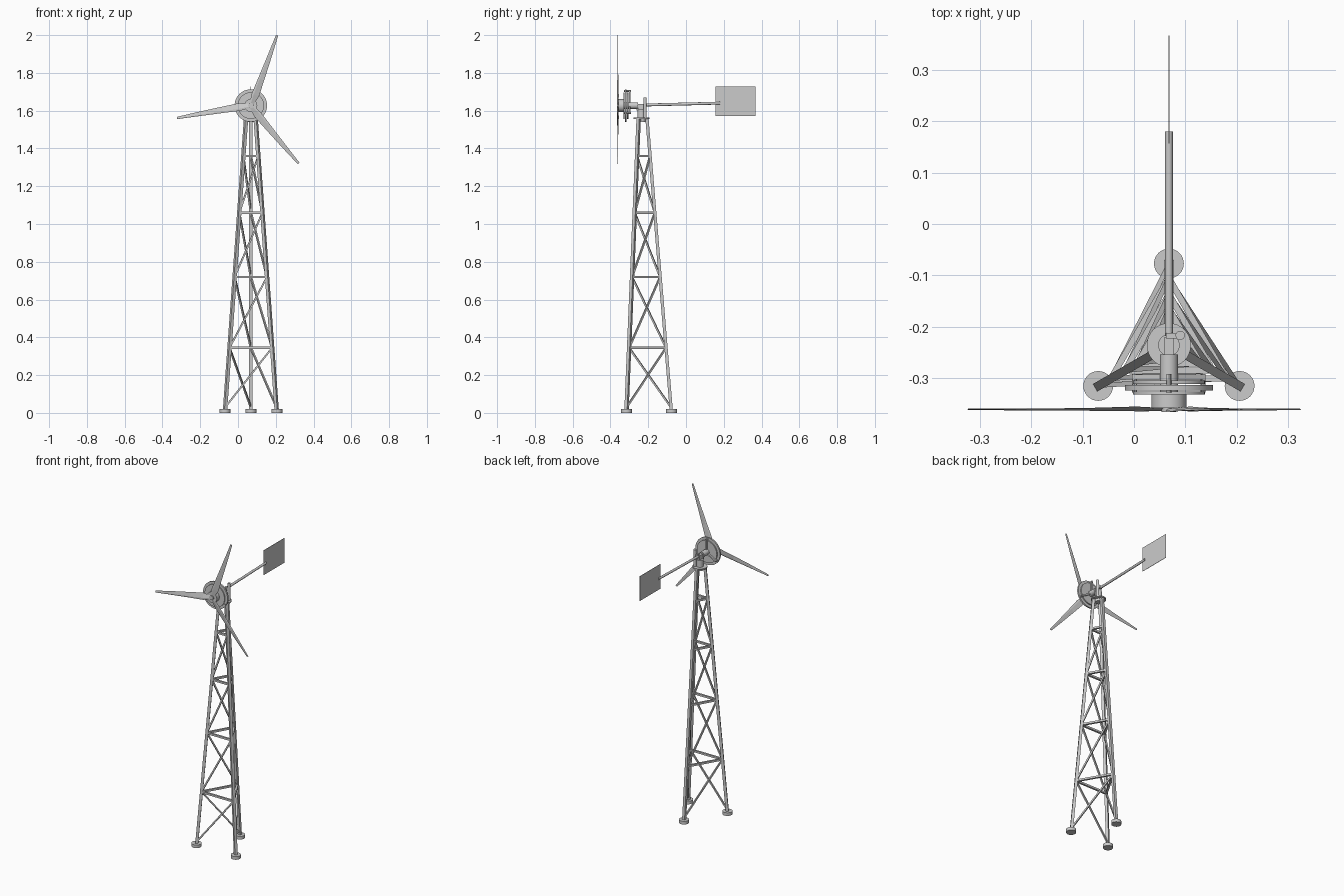
import bpy, bmesh, math
from mathutils import Vector, Matrix

if "Cube" in bpy.data.objects:
    bpy.data.objects.remove(bpy.data.objects["Cube"])

CX, CY = 0.068, -0.236      # tower axis
HZ = 1.627                  # rotor axis height


def make(name, bm, smooth=False):
    bmesh.ops.recalc_face_normals(bm, faces=bm.faces)
    me = bpy.data.meshes.new(name)
    bm.to_mesh(me)
    bm.free()
    ob = bpy.data.objects.new(name, me)
    bpy.context.collection.objects.link(ob)
    if smooth:
        bpy.ops.object.select_all(action='DESELECT')
        ob.select_set(True)
        bpy.context.view_layer.objects.active = ob
        bpy.ops.object.shade_smooth_by_angle(angle=math.radians(35))
    return ob


def rod(name, a, b, r, sides=32, r2=None, spin=0.0):
    """Round (or square, with sides=4) bar between two points."""
    a, b = Vector(a), Vector(b)
    d = b - a
    m = (Matrix.Translation((a + b) / 2) @ d.to_track_quat('Z', 'Y').to_matrix().to_4x4()
         @ Matrix.Rotation(spin, 4, 'Z'))
    bm = bmesh.new()
    bmesh.ops.create_cone(bm, cap_ends=True, segments=sides, radius1=r,
                          radius2=r if r2 is None else r2, depth=d.length, matrix=m)
    return make(name, bm, sides > 8)


def box(name, lo, hi):
    lo, hi = Vector(lo), Vector(hi)
    bm = bmesh.new()
    bmesh.ops.create_cube(bm, size=1, matrix=Matrix.Translation((lo + hi) / 2)
                          @ Matrix.Diagonal((*(hi - lo), 1)))
    return make(name, bm)


def leg_point(i, z):
    r = 0.159 - 0.0832 * z
    t = math.radians(90 + 120 * i)
    return Vector((CX + r * math.cos(t), CY + r * math.sin(t), z))


# Tower: feet, legs, rails and one spiralling diagonal per panel
levels = [0.03, 0.345, 0.72, 1.06, 1.36]
Q = math.pi / 4
for i in range(3):
    j = (i + 1) % 3
    p = leg_point(i, 0)
    rod(f"foot_{i}", p, p + Vector((0, 0, 0.02)), 0.029)
    rod(f"leg_{i}", leg_point(i, 0.01), leg_point(i, 1.558), 0.012, 4, spin=Q)
    for k, z in enumerate(levels):
        if k:
            rod(f"rail_{i}_{k}", leg_point(i, z), leg_point(j, z), 0.0085, 4, spin=Q)
            rod(f"brace_{i}_{k}", leg_point(i, levels[k - 1]), leg_point(j, z),
                0.0065, 4, spin=Q)

# Yaw head
rod("top_plate", (CX, CY, 1.556), (CX, CY, 1.564), 0.043)
rod("yaw_post", (CX, CY, 1.54), (CX, CY, 1.608), 0.021)
box("head_bracket", (CX - 0.009, -0.262, 1.60), (CX + 0.009, -0.22, 1.635))

# Tail hinge, boom and vane
rod("tail_hinge", (0.090, -0.217, 1.56), (0.090, -0.217, 1.67), 0.009, 24)
box("hinge_bracket", (CX - 0.006, -0.223, 1.622), (0.090, -0.212, 1.642))
rod("tail_boom", (CX, -0.218, 1.63), (CX, 0.18, 1.64), 0.0075, 24)
box("tail_vane", (CX - 0.001, 0.157, 1.571), (CX + 0.001, 0.367, 1.727))

# Generator stack along the rotor axis: y start, y end, radius
for name, y0, y1, r in [("generator_shaft", -0.254, -0.328, 0.0175),
                        ("back_rotor", -0.305, -0.312, 0.070),
                        ("stator", -0.314, -0.324, 0.086),
                        ("front_rotor", -0.326, -0.332, 0.070),
                        ("hub", -0.328, -0.358, 0.034),
                        ("hub_cap", -0.358, -0.366, 0.014)]:
    rod(name, (CX, y0, HZ), (CX, y1, HZ), r, 48)

# Stator mounting arms and studs
for i in range(3):
    t = math.radians(90 + 120 * i)
    d = Vector((math.cos(t), 0, math.sin(t)))
    o = Vector((CX, 0, HZ))
    rod(f"mount_arm_{i}", o + Vector((0, -0.298, 0)), o + d * 0.08 + Vector((0, -0.298, 0)),
        0.007, 4, spin=Q)
    e = o + d * 0.077
    rod(f"stud_{i}", e + Vector((0, -0.292, 0)), e + Vector((0, -0.328, 0)), 0.005, 8)

# Blades: distance, leading edge, trailing edge, twist in degrees
stations = [(0.0, 0.010, -0.010, 12), (0.06, 0.018, -0.024, 13), (0.15, 0.014, -0.020, 8),
            (0.28, 0.009, -0.014, 4), (0.397, 0.005, -0.007, 2)]
for i in range(3):
    rot = Matrix.Rotation(-math.radians(69.7 + 120 * i), 4, 'Y')
    m = Matrix.Translation((CX, -0.361, HZ)) @ rot
    bm = bmesh.new()
    rings = []
    for d, lead, trail, tw in stations:
        th = 0.0025 * (1 - d)
        turn = Matrix.Rotation(math.radians(tw), 4, 'X')
        sec = [(0, lead), (th, lead * 0.4), (0, trail), (-th, lead * 0.4)]
        rings.append([bm.verts.new(m @ turn @ Vector((d, y, z))) for y, z in sec])
    for a, b in zip(rings, rings[1:]):
        for k in range(4):
            n = (k + 1) % 4
            bm.faces.new((a[k], a[n], b[n], b[k]))
    bm.faces.new(rings[0])
    bm.faces.new(rings[-1])
    make(f"blade_{i}", bm)
